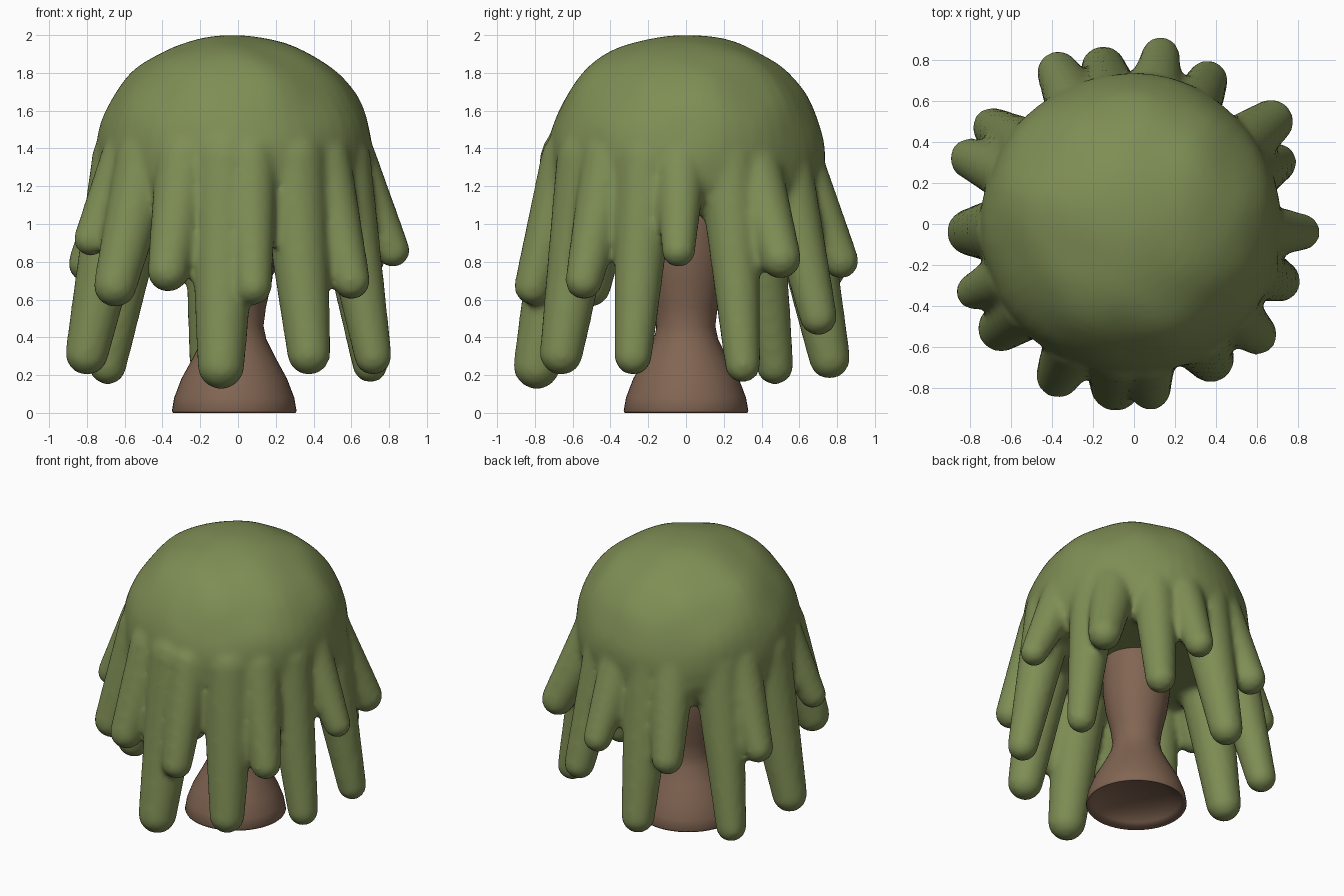
import bpy, bmesh, math
from mathutils import Vector, Matrix, noise

if "Cube" in bpy.data.objects:
    bpy.data.objects.remove(bpy.data.objects["Cube"])


def material(name, rgb):
    m = bpy.data.materials.new(name)
    m.diffuse_color = (*rgb, 1)
    m.use_nodes = True
    m.node_tree.nodes["Principled BSDF"].inputs["Base Color"].default_value = m.diffuse_color
    return m


def lathe(bm, profile, steps=48):
    """Spin a (radius, z) profile about z."""
    verts = [bm.verts.new((r, 0, z)) for r, z in profile]
    edges = [bm.edges.new(p) for p in zip(verts, verts[1:])]
    bmesh.ops.spin(bm, geom=verts + edges, cent=(0, 0, 0), axis=(0, 0, 1),
                   angle=2 * math.pi, steps=steps, use_merge=True)
    bmesh.ops.remove_doubles(bm, verts=bm.verts[:], dist=1e-4)
    bmesh.ops.recalc_face_normals(bm, faces=bm.faces[:])


def capsule(bm, a, b, ra, rb):
    """Tapered round-ended strand piece from a to b."""
    d = b - a
    rot = d.to_track_quat('Z', 'Y').to_matrix().to_4x4()
    bmesh.ops.create_cone(bm, cap_ends=True, segments=20, radius1=ra, radius2=rb,
                          depth=d.length, matrix=Matrix.Translation((a + b) / 2) @ rot)
    for p, r in ((a, ra), (b, rb)):
        bmesh.ops.create_uvsphere(bm, u_segments=20, v_segments=12, radius=r,
                                  matrix=Matrix.Translation(p))


def finish(bm, name, mat):
    me = bpy.data.meshes.new(name)
    bm.to_mesh(me)
    bm.free()
    ob = bpy.data.objects.new(name, me)
    bpy.context.collection.objects.link(ob)
    me.materials.append(mat)
    me.shade_smooth()
    return ob


green = material("leaf_green", (0.21, 0.27, 0.09))
brown = material("bark_brown", (0.22, 0.13, 0.085))

# Trunk: flared foot with a hollowed underside, narrow neck, wider top
bm = bmesh.new()
lathe(bm, [(0, 0.1), (0.2, 0.09), (0.29, 0.04), (0.325, 0), (0.33, 0.01), (0.318, 0.08),
           (0.28, 0.18), (0.22, 0.29), (0.17, 0.39), (0.155, 0.46), (0.168, 0.56), (0.2, 0.7),
           (0.22, 0.85), (0.22, 1.0), (0.21, 1.35), (0, 1.35)])
trunk = finish(bm, "trunk", brown)
trunk.location.x = -0.02

# Canopy dome: rounded top, low flat underside, gently lumpy sides
bm = bmesh.new()
arc = [math.radians(90 - 5 * i) for i in range(1, 19)]
lathe(bm, [(0, 2.0)]
      + [(0.735 * max(math.cos(a), 0) ** 0.95, 1.33 + 0.67 * max(math.sin(a), 0) ** 0.95) for a in arc]
      + [(0.725, 1.22), (0.69, 1.12), (0.63, 1.05), (0.5, 1.05), (0, 1.08)])
for v in bm.verts:
    side = min(1, v.co.xy.length / 0.5)
    v.co *= 1 + 0.015 * side * noise.noise(v.co * 3.5)
    v.co.x -= 0.015

# Hanging strands: tip x, tip y, lowest z, tip radius
strands = [
    (-0.09, -0.79, 0.125, 0.125), (0.08, -0.81, 0.57, 0.10), (0.375, -0.66, 0.20, 0.115),
    (0.60, -0.54, 0.60, 0.10), (0.715, -0.28, 0.20, 0.10), (0.82, -0.04, 0.77, 0.09),
    (0.70, 0.30, 0.16, 0.095), (0.67, 0.50, 0.71, 0.11), (0.36, 0.70, 0.41, 0.10),
    (0.13, 0.82, 0.71, 0.095), (-0.15, 0.76, 0.18, 0.11), (-0.37, 0.74, 0.65, 0.105),
    (-0.69, 0.47, 0.15, 0.10), (-0.80, 0.32, 0.69, 0.10), (-0.80, -0.04, 0.20, 0.115),
    (-0.78, -0.33, 0.83, 0.09), (-0.65, -0.51, 0.56, 0.115), (-0.37, -0.74, 0.64, 0.11),
]
for x, y, low, r in strands:
    out = Vector((x, y, 0)).normalized()
    # long strands are thicker at the root; front left ones stand prouder
    wide = r + (0.07 if low < 0.3 else 0.05)
    reach = 0.755 - 0.02 * (out.x + out.y) - wide
    crown = out * 0.42 + Vector((0, 0, 1.62))
    bend = out * reach + Vector((0, 0, 1.34))
    capsule(bm, crown, bend, wide - 0.04, wide)
    capsule(bm, bend, Vector((x, y, low + r)), wide, r)

canopy = finish(bm, "canopy", green)

# Fuse dome and strands into one soft surface
fuse = canopy.modifiers.new("fuse", 'REMESH')
fuse.mode = 'VOXEL'
fuse.voxel_size = 0.022
fuse.use_smooth_shade = True
soft = canopy.modifiers.new("soften", 'SMOOTH')
soft.factor = 0.5
soft.iterations = 6
